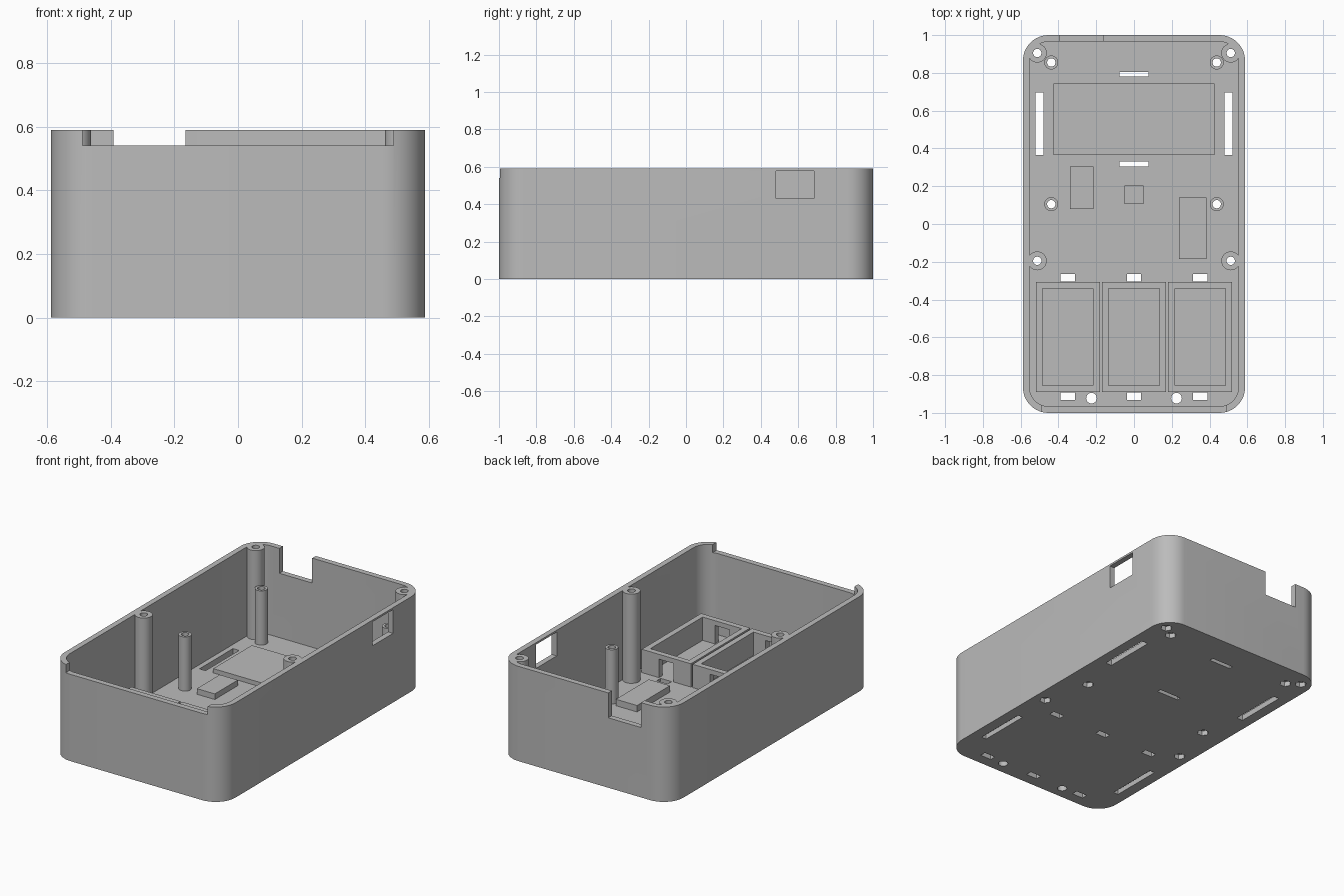
import bpy, bmesh
from math import cos, sin, pi, radians

if "Cube" in bpy.data.objects:
    bpy.data.objects.remove(bpy.data.objects["Cube"])

HX, HY, HEIGHT = 0.588, 1.0, 0.59
WALL, FLOOR, CORNER = 0.035, 0.035, 0.135
BORE = 0.022

grey = bpy.data.materials.new("plain grey")
grey.use_nodes = True
grey.diffuse_color = (0.5, 0.5, 0.5, 1)
grey.node_tree.nodes["Principled BSDF"].inputs["Base Color"].default_value = (0.5, 0.5, 0.5, 1)


# Outlines
def circle(x, y, r, n=32):
    return [(x + r * cos(2 * pi * i / n), y + r * sin(2 * pi * i / n)) for i in range(n)]


def rect(x, y, hx, hy):
    return [(x - hx, y - hy), (x + hx, y - hy), (x + hx, y + hy), (x - hx, y + hy)]


def rounded(hx, hy, r, n=12):
    pts = []
    for k, (sx, sy) in enumerate([(1, 1), (-1, 1), (-1, -1), (1, -1)]):
        for i in range(n + 1):
            a = (k + i / n) * pi / 2
            pts.append((sx * (hx - r) + r * cos(a), sy * (hy - r) + r * sin(a)))
    return pts


# One object made of upright prisms, each given as (outline, bottom, top)
def solid(name, prisms):
    bm = bmesh.new()
    for pts, z0, z1 in prisms:
        low = [bm.verts.new((x, y, z0)) for x, y in pts]
        high = [bm.verts.new((x, y, z1)) for x, y in pts]
        bm.faces.new(low[::-1])
        bm.faces.new(high)
        for i in range(len(pts)):
            j = (i + 1) % len(pts)
            bm.faces.new((low[i], low[j], high[j], high[i]))
    mesh = bpy.data.meshes.new(name)
    bm.to_mesh(mesh)
    bm.free()
    mesh.materials.append(grey)
    obj = bpy.data.objects.new(name, mesh)
    bpy.context.collection.objects.link(obj)
    return obj


# Subtract prisms from an object
def cut(obj, prisms):
    tool = solid("cutter", prisms)
    tool.hide_render = True
    mod = obj.modifiers.new("cut", 'BOOLEAN')
    mod.operation = 'DIFFERENCE'
    mod.solver = 'EXACT'
    mod.object = tool
    graph = bpy.context.evaluated_depsgraph_get()
    mesh = bpy.data.meshes.new_from_object(obj.evaluated_get(graph))
    obj.modifiers.clear()
    obj.data = mesh
    bpy.data.objects.remove(tool)


def smooth(obj):
    bpy.ops.object.select_all(action='DESELECT')
    obj.select_set(True)
    bpy.context.view_layer.objects.active = obj
    bpy.ops.object.shade_smooth_by_angle(angle=radians(30))


pillars = [(s * 0.512, y) for s in (-1, 1) for y in (-0.195, 0.905)]
posts = [(s * 0.438, y) for s in (-1, 1) for y in (0.105, 0.855)]
bays = (-0.35, 0, 0.35)

# Open tray with rounded corners
shell = solid("case_shell", [(rounded(HX, HY, CORNER), 0, HEIGHT)])
cut(shell, [(rounded(HX - WALL, HY - WALL, CORNER - WALL), FLOOR, 1)])

# Lowered front lip, back notch and side window
cut(shell, [
    (rect(0, -1, 0.488, 0.1), 0.54, 1),
    (rect(-0.278, 1, 0.113, 0.1), 0.435, 1),
    (rect(0.58, 0.583, 0.1, 0.102), 0.43, 0.578),
])

# Floor slots
slots = []
for s in (-1, 1):
    slots.append((rect(s * 0.5, 0.53, 0.021, 0.165), -0.1, 0.1))
    slots.append((rect(s * 0.503, -0.6, 0.017, 0.165), -0.1, 0.03))
for y in (0.317, 0.793):
    slots.append((rect(0, y, 0.076, 0.013), -0.1, 0.1))
for x in bays:
    for y in (-0.285, -0.912):
        slots.append((rect(x, y, 0.038, 0.019), -0.1, 0.1))
cut(shell, slots)

# Screw and vent holes, then hexagonal nut pockets underneath
holes = [(circle(x, y, BORE), -0.1, 0.1) for x, y in pillars + posts]
holes += [(circle(s * 0.225, -0.922, 0.028), -0.1, 0.1) for s in (-1, 1)]
cut(shell, holes)
cut(shell, [(circle(x, y, 0.034, 6), -0.1, 0.03) for x, y in pillars + posts])
smooth(shell)

# Hollow screw pillars up to the rim, and shorter board posts
for name, places, r, top in (("screw_pillar", pillars, 0.05, HEIGHT),
                             ("board_post", posts, 0.037, 0.372)):
    for x, y in places:
        tube = solid(name, [(circle(x, y, r), FLOOR, top)])
        cut(tube, [(circle(x, y, BORE), 0, 1)])
        smooth(tube)

# Three bay frames, open at the top with a gap in each end wall
for x in bays:
    frame = solid("bay_frame", [(rect(x, -0.598, 0.169, 0.292), FLOOR, 0.18)])
    cut(frame, [(rect(x, -0.598, 0.134, 0.257), 0, 1)])
    cut(frame, [(rect(x, -0.598, 0.05, 0.5), 0, 0.15)])

# Raised pads on the floor
for name, x, y, hx, hy, top in (("large_pad", 0, 0.555, 0.426, 0.19, 0.062),
                                ("left_pad", 0.312, -0.022, 0.073, 0.162, 0.075),
                                ("right_pad", -0.277, 0.192, 0.062, 0.113, 0.07),
                                ("middle_pad", 0, 0.155, 0.05, 0.049, 0.07)):
    solid(name, [(rect(x, y, hx, hy), FLOOR, top)])
